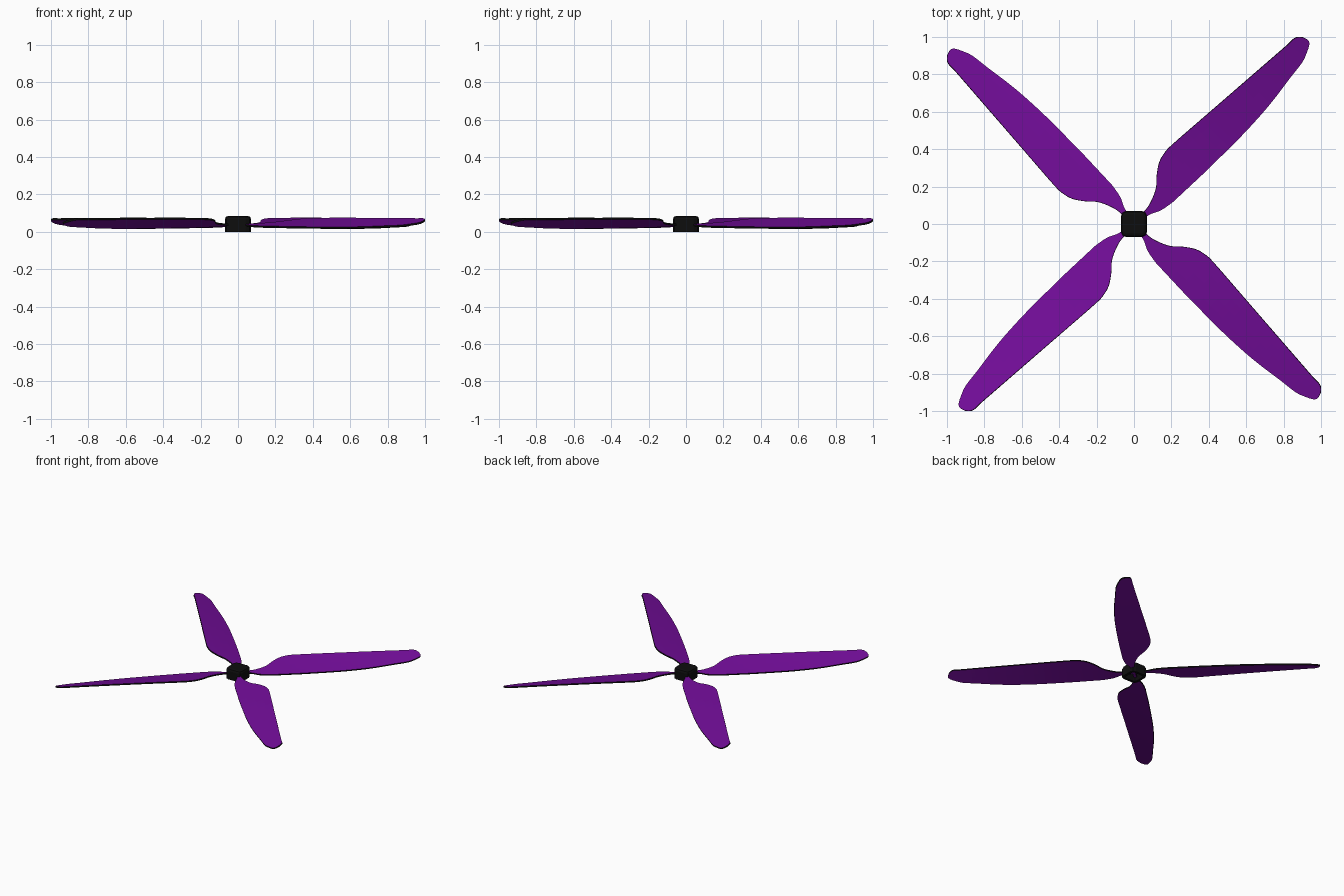
import bpy, bmesh
from math import pi, sqrt

cube = bpy.data.objects.get("Cube")
if cube:
    bpy.data.objects.remove(cube)


def material(name, color):
    mat = bpy.data.materials.new(name)
    mat.use_nodes = True
    mat.diffuse_color = color
    mat.node_tree.nodes["Principled BSDF"].inputs["Base Color"].default_value = color
    return mat


purple = material("purple", (0.17, 0.004, 0.32, 1))
black = material("black", (0.004, 0.004, 0.004, 1))


def make_mesh(name, bm, mats):
    bmesh.ops.recalc_face_normals(bm, faces=bm.faces)
    mesh = bpy.data.meshes.new(name)
    bm.to_mesh(mesh)
    bm.free()
    for mat in mats:
        mesh.materials.append(mat)
    return mesh


def add_object(name, mesh):
    obj = bpy.data.objects.new(name, mesh)
    bpy.context.collection.objects.link(obj)
    return obj


def spline(points, steps):
    """Smooth curve through the points."""
    out = []
    for i in range(len(points) - 1):
        a, b, c, d = (points[min(max(i + k, 0), len(points) - 1)] for k in (-1, 0, 1, 2))
        for s in range(steps):
            t = s / steps
            row = []
            for p, q, r, u in zip(a, b, c, d):
                row.append(q + 0.5 * t * (r - p + t * (2*p - 5*q + 4*r - u + t * (3*(q - r) + u - p))))
            out.append(row)
    return out + [points[-1]]


# Blade stations: distance from centre, raised edge, lowered edge
stations = [
    (0.0, 0.01, -0.01), (0.09, 0.009, -0.022), (0.15, 0.021, -0.048),
    (0.22, 0.053, -0.062), (0.27, 0.098, -0.065), (0.33, 0.138, -0.067),
    (0.39, 0.154, -0.069), (0.45, 0.155, -0.071), (0.65, 0.141, -0.073),
    (0.8, 0.13, -0.071), (0.97, 0.118, -0.06), (1.15, 0.105, -0.036),
    (1.25, 0.098, -0.023), (1.31, 0.095, 0.0), (1.34, 0.073, 0.016),
    (1.352, 0.045, 0.03),
]

# Pitched blade surface along the diagonal
bm = bmesh.new()
previous = None
for r, high, low in spline(stations, 4):
    slope = 0.15 + 0.12 * r
    row = []
    for k in range(5):
        w = low + (high - low) * k / 4
        row.append(bm.verts.new(((r - w) / sqrt(2), (r + w) / sqrt(2), 0.038 + slope * w)))
    if previous:
        for k in range(4):
            bm.faces.new((previous[k], row[k], row[k + 1], previous[k + 1]))
    previous = row
blade_mesh = make_mesh("blade", bm, (purple, black))

# Four blades with dark rims
for i, side in enumerate(("back_left", "back_right", "front_right", "front_left")):
    blade = add_object("blade_" + side, blade_mesh)
    blade.rotation_euler.z = i * pi / 2
    solid = blade.modifiers.new("thickness", 'SOLIDIFY')
    solid.thickness = 0.01
    solid.offset = 0
    solid.material_offset_rim = 1

# Hub: chamfered block, open underneath
bm = bmesh.new()
bmesh.ops.create_cube(bm, size=1)
for v in bm.verts:
    v.co = (v.co.x * 0.14, v.co.y * 0.14, (v.co.z + 0.5) * 0.085)
upright = [e for e in bm.edges if abs(e.verts[0].co.z - e.verts[1].co.z) > 0.01]
bmesh.ops.bevel(bm, geom=upright, offset=0.03, segments=2, profile=0.5, affect='EDGES')
top = [e for e in bm.edges if all(v.co.z > 0.08 for v in e.verts)]
bmesh.ops.bevel(bm, geom=top, offset=0.018, segments=2, profile=0.5, affect='EDGES')
bottom = [f for f in bm.faces if all(v.co.z < 0.001 for v in f.verts)]
bmesh.ops.delete(bm, geom=bottom, context='FACES_ONLY')
hub = add_object("hub", make_mesh("hub", bm, (black,)))
shell = hub.modifiers.new("wall", 'SOLIDIFY')
shell.thickness = 0.02
shell.offset = -1
